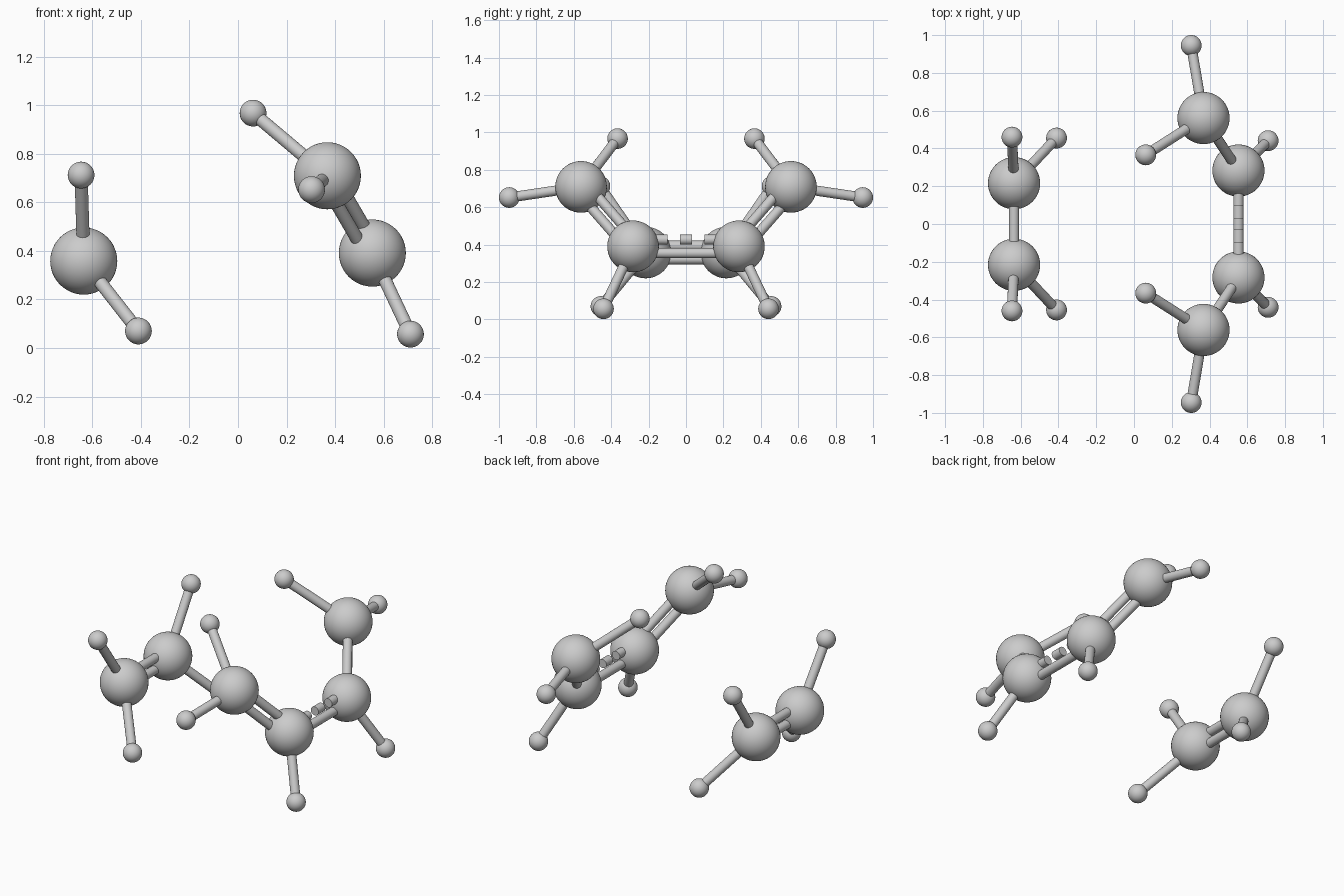
import bpy
from mathutils import Vector

if "Cube" in bpy.data.objects:
    bpy.data.objects.remove(bpy.data.objects["Cube"])

CARBON_R, HYDROGEN_R, BOND_R, OFFSET = 0.138, 0.055, 0.027, 0.036
UP = Vector((0, 0, 1))


def ball(name, pos, radius):
    bpy.ops.mesh.primitive_uv_sphere_add(segments=48, ring_count=24, radius=radius, location=pos)
    bpy.context.object.name = name
    bpy.ops.object.shade_smooth()


def rod(name, a, b):
    d = b - a
    bpy.ops.mesh.primitive_cylinder_add(vertices=32, radius=BOND_R, depth=d.length, location=(a + b) / 2)
    o = bpy.context.object
    o.name = name
    o.rotation_euler = d.to_track_quat('Z', 'Y').to_euler()
    bpy.ops.object.shade_smooth_by_angle()


def side_step(a, b):
    # offset square to the bond, in the vertical plane through it
    d = (b - a).normalized()
    return (UP - d * d.z).normalized() * OFFSET


def double_bond(name, a, b):
    s = side_step(a, b)
    rod(name + "_upper", a + s, b + s)
    rod(name + "_lower", a - s, b - s)


def at(p, side):
    return Vector((p[0], p[1] * side, p[2]))


# Atoms of one half: carbon position, then its hydrogens
atoms = {
    "pair_carbon": ((-0.635, 0.216, 0.358), [(-0.646, 0.46, 0.712), (-0.41, 0.455, 0.07)]),
    "inner_carbon": ((0.553, 0.283, 0.391), [(0.71, 0.441, 0.057)]),
    "end_carbon": ((0.368, 0.561, 0.709), [(0.062, 0.366, 0.967), (0.303, 0.945, 0.652)]),
}

# Both mirrored halves
for side, tag in ((1, "back"), (-1, "front")):
    for name, (c, hydrogens) in atoms.items():
        ball(f"{name}_{tag}", at(c, side), CARBON_R)
        for i, h in enumerate(hydrogens):
            ball(f"{name}_hydrogen_{i}_{tag}", at(h, side), HYDROGEN_R)
            rod(f"{name}_hydrogen_bond_{i}_{tag}", at(c, side), at(h, side))
    double_bond(f"outer_double_bond_{tag}", at(atoms["inner_carbon"][0], side),
                at(atoms["end_carbon"][0], side))

# Double bond of the two-carbon molecule
p = atoms["pair_carbon"][0]
double_bond("pair_double_bond", at(p, -1), at(p, 1))

# Central bond: solid rod below, dashed rod above
c = atoms["inner_carbon"][0]
a, b = at(c, -1), at(c, 1)
s = side_step(a, b)
rod("central_bond", a - s, b - s)
for i in (-1, 0, 1):
    mid = (a + b) / 2 + s + Vector((0, i * 0.132, 0))
    half = Vector((0, 0.033, 0))
    rod(f"central_dash_{i + 1}", mid - half, mid + half)
